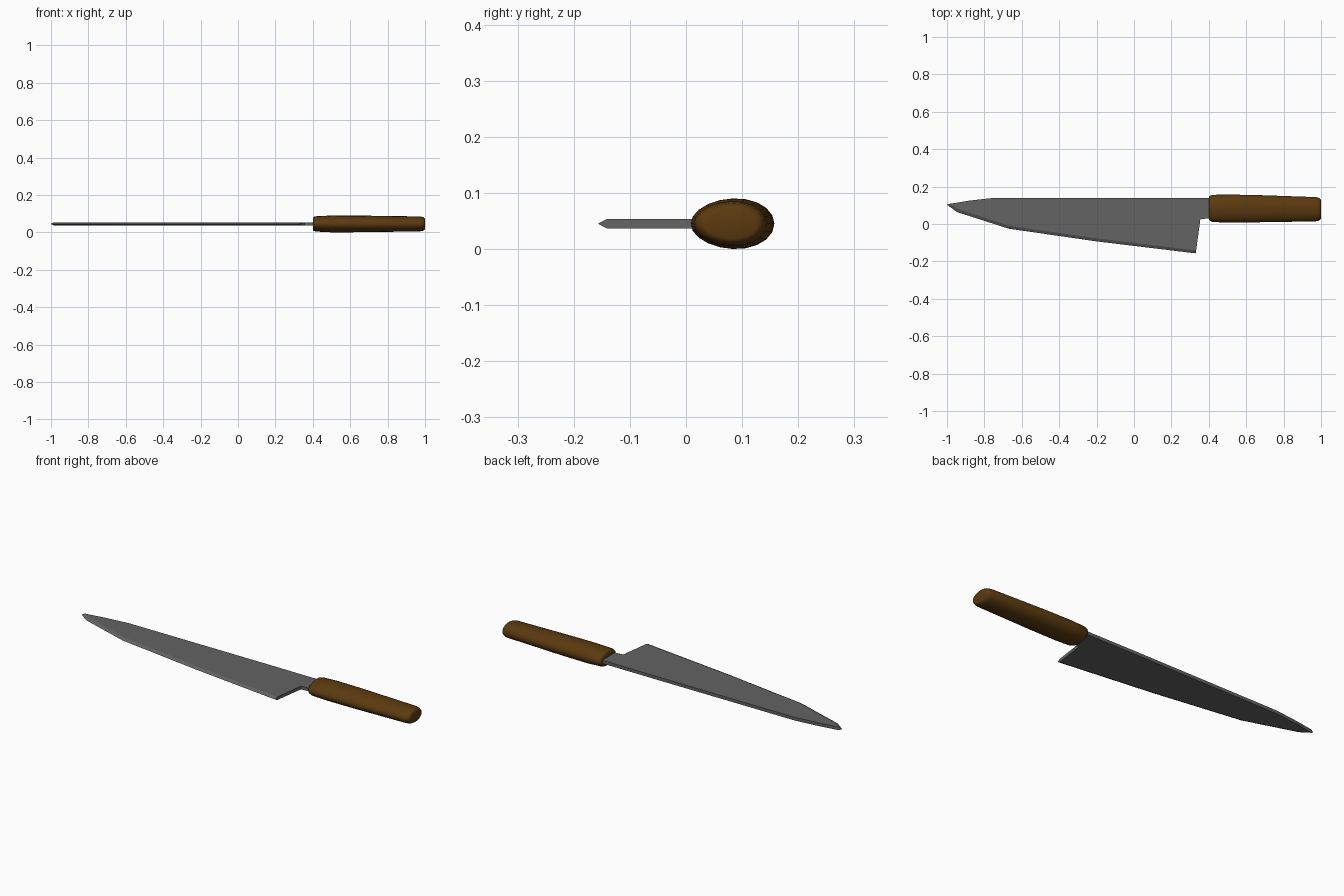
import bpy, bmesh, math

if "Cube" in bpy.data.objects:
    bpy.data.objects.remove(bpy.data.objects["Cube"])

MID = 0.045    # height of the knife's central plane
HALF = 0.0085  # half the blade thickness


def material(name, rgb):
    m = bpy.data.materials.new(name)
    m.diffuse_color = (*rgb, 1)
    m.use_nodes = True
    m.node_tree.nodes["Principled BSDF"].inputs["Base Color"].default_value = m.diffuse_color
    return m


def finish(bm, name, mat, smooth=None):
    bmesh.ops.recalc_face_normals(bm, faces=bm.faces[:])
    mesh = bpy.data.meshes.new(name)
    bm.to_mesh(mesh)
    bm.free()
    mesh.materials.append(mat)
    ob = bpy.data.objects.new(name, mesh)
    bpy.context.collection.objects.link(ob)
    if smooth:
        bpy.ops.object.select_all(action='DESELECT')
        ob.select_set(True)
        bpy.context.view_layer.objects.active = ob
        bpy.ops.object.shade_smooth_by_angle(angle=math.radians(smooth))
    return ob


steel = material("steel grey", (0.125, 0.125, 0.125))
wood = material("brown wood", (0.105, 0.042, 0.005))

# Blade: flat plate outline with a ground cutting edge
spine = [(0.43, 0.138), (0.1, 0.14), (-0.745, 0.14), (-0.88, 0.125)]
edge = [(-1.0, 0.103), (-0.945, 0.063), (-0.81, 0.02), (-0.67, -0.025),
        (-0.2, -0.093), (0.33, -0.157)]
ground = [(-0.985, 0.108), (-0.935, 0.078), (-0.803, 0.035), (-0.665, -0.010),
          (-0.198, -0.077), (0.332, -0.141)]
neck = [(0.355, 0.026), (0.43, 0.032)]
outline = spine + ground + neck

bm = bmesh.new()
top = [bm.verts.new((x, y, MID + HALF)) for x, y in outline]
low = [bm.verts.new((x, y, MID - HALF)) for x, y in outline]
sharp = [bm.verts.new((x, y, MID)) for x, y in edge]
bm.faces.new(top)
bm.faces.new(low[::-1])
a = len(spine)
b = a + len(edge) - 1
for i in range(len(outline)):
    j = (i + 1) % len(outline)
    if a <= i < b:                                   # both sides of the edge
        for side in (top, low):
            bm.faces.new((side[i], side[j], sharp[j - a], sharp[i - a]))
    elif j == a:                                     # tip
        bm.faces.new((top[i], top[j], sharp[0], low[j], low[i]))
    elif i == b:                                     # heel
        bm.faces.new((top[i], top[j], low[j], low[i], sharp[-1]))
    else:                                            # spine and neck
        bm.faces.new((top[i], top[j], low[j], low[i]))
finish(bm, "blade", steel)

# Handle: egg-shaped sections lofted along x with rounded ends
SIDES = 20
sections = [  # x, centre y, half width, half height
    (0.400, 0.084, 0.058, 0.033), (0.405, 0.084, 0.066, 0.038),
    (0.420, 0.083, 0.073, 0.041), (0.500, 0.083, 0.0745, 0.045),
    (0.650, 0.082, 0.073, 0.0445), (0.970, 0.079, 0.065, 0.040),
    (0.988, 0.079, 0.061, 0.037), (0.997, 0.079, 0.055, 0.032),
    (1.000, 0.079, 0.047, 0.026)]
bm = bmesh.new()
rings = []
for x, cy, w, h in sections:
    ring = []
    for k in range(SIDES):
        t = 2 * math.pi * k / SIDES
        fuller = 1 + 0.07 * math.cos(t)
        ring.append(bm.verts.new((x, cy + w * math.cos(t),
                                  MID + h * math.sin(t) * fuller)))
    rings.append(ring)
for r, s in zip(rings, rings[1:]):
    for k in range(SIDES):
        n = (k + 1) % SIDES
        bm.faces.new((r[k], r[n], s[n], s[k]))
bm.faces.new(rings[0])
bm.faces.new(rings[-1])
finish(bm, "handle", wood, 50)
